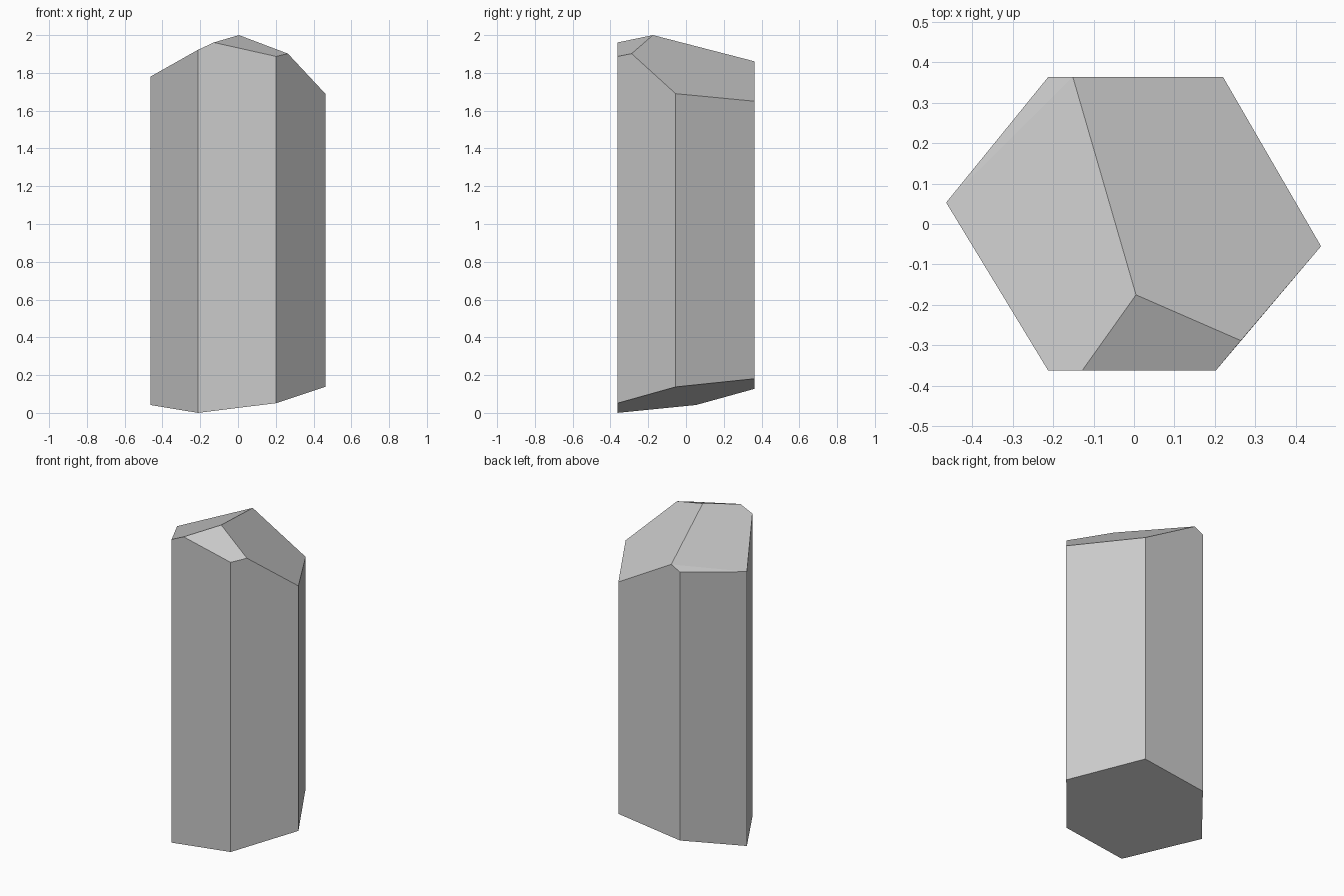
import bpy, bmesh
from math import radians

if "Cube" in bpy.data.objects:
    bpy.data.objects.remove(bpy.data.objects["Cube"])

# six-sided outline: x, y, height of the top corner
corners = [
    (-0.464, 0.053, 1.78), (-0.212, -0.362, 1.922), (0.202, -0.362, 1.887),
    (0.462, -0.055, 1.69), (0.220, 0.363, 1.65), (-0.212, 0.363, 1.829),
]
# ridge points where the three slanted tip facets meet
ridge = [(0.005, -0.175, 2.0), (-0.128, -0.362, 1.961),
         (0.264, -0.288, 1.902), (-0.151, 0.363, 1.861)]


def base_height(x, y):
    """Slanted broken-off base plane."""
    return 0.09 + 0.124 * x + 0.1755 * y


# crystal body: faceted solid wrapped around base, corners and ridge
bm = bmesh.new()
for x, y, z in corners:
    bm.verts.new((x, y, max(0.0, base_height(x, y))))
for p in corners + ridge:
    bm.verts.new(p)
bmesh.ops.convex_hull(bm, input=bm.verts[:])

# merge coplanar triangles into clean flat facets
bmesh.ops.dissolve_limit(bm, angle_limit=radians(8), verts=bm.verts[:], edges=bm.edges[:])
bmesh.ops.recalc_face_normals(bm, faces=bm.faces[:])

mesh = bpy.data.meshes.new("crystal")
bm.to_mesh(mesh)
bm.free()
bpy.context.collection.objects.link(bpy.data.objects.new("crystal", mesh))
